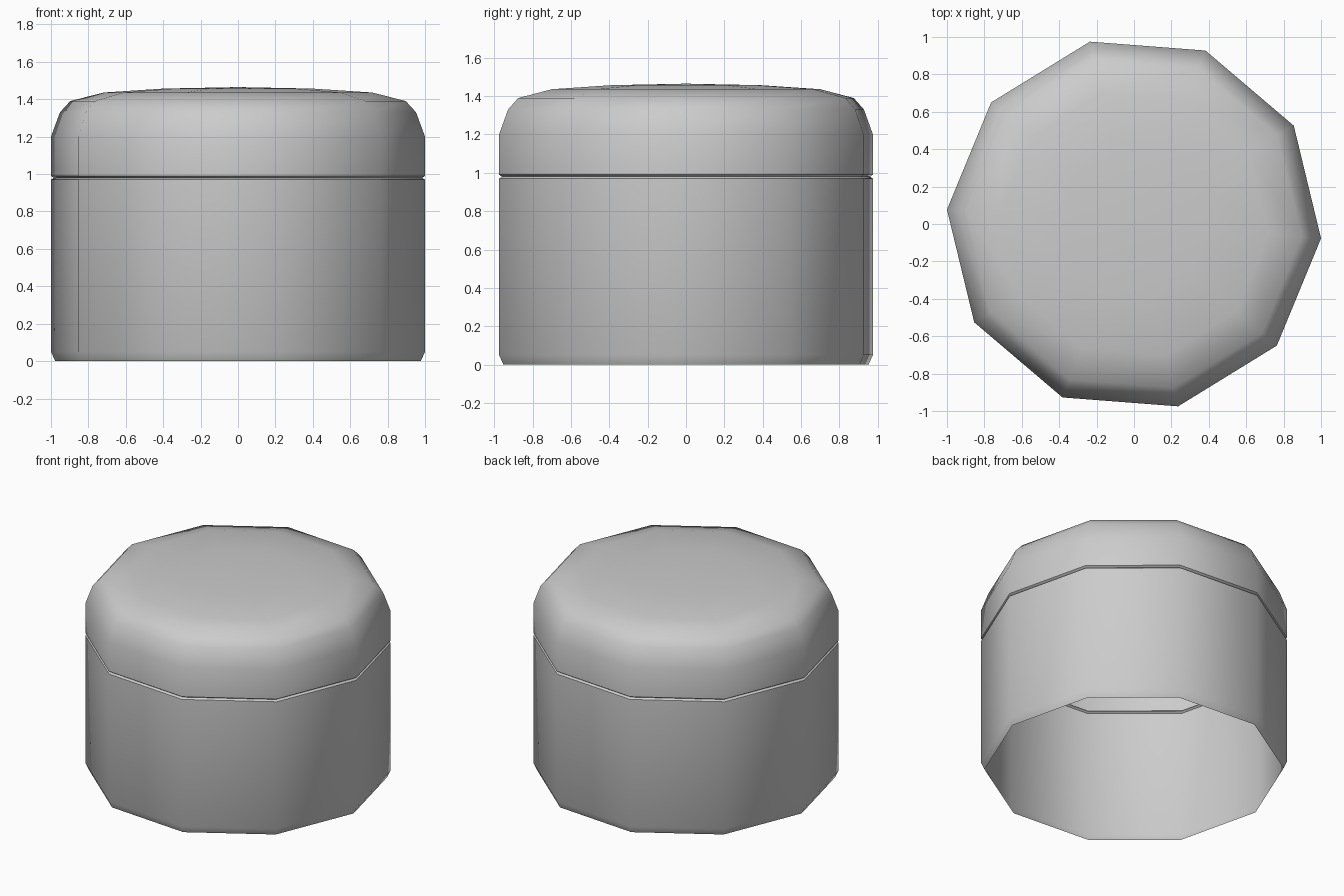
import bpy
import math

cube = bpy.data.objects.get("Cube")
if cube:
    bpy.data.objects.remove(cube, do_unlink=True)

SIDES = 10
TURN = math.radians(-4.4)

grey = bpy.data.materials.new("plain_grey")
grey.use_nodes = True
colour = (0.6, 0.6, 0.6, 1.0)
grey.diffuse_color = colour
grey.node_tree.nodes["Principled BSDF"].inputs["Base Color"].default_value = colour


def lathe(name, profile, closed_top=False):
    """Sweep (radius, height) points, listed bottom to top, round the z axis."""
    verts, faces = [], []
    for r, z in profile:
        for i in range(SIDES):
            a = TURN + math.tau * i / SIDES
            verts.append((r * math.cos(a), r * math.sin(a), z))
    for k in range(len(profile) - 1):
        for i in range(SIDES):
            j = (i + 1) % SIDES
            lo, hi = k * SIDES, (k + 1) * SIDES
            faces.append((lo + i, lo + j, hi + j, hi + i))
    if closed_top:
        top = (len(profile) - 1) * SIDES
        verts.append((0, 0, CROWN))
        for i in range(SIDES):
            faces.append((top + i, top + (i + 1) % SIDES, len(verts) - 1))
    mesh = bpy.data.meshes.new(name)
    mesh.from_pydata(verts, [], faces)
    mesh.materials.append(grey)
    obj = bpy.data.objects.new(name, mesh)
    bpy.context.collection.objects.link(obj)
    bpy.ops.object.select_all(action="DESELECT")
    obj.select_set(True)
    bpy.context.view_layer.objects.active = obj
    bpy.ops.object.shade_smooth_by_angle(angle=math.radians(42))
    return obj


CROWN = 1.465
R = 1.003
SEAM = 0.98

# Open-bottomed body, with a small chamfer at the foot and a lip at the seam
lathe("jar_body", [(0.98, 0), (R, 0.05), (R, SEAM - 0.01), (0.988, SEAM)])

# Rounded lid with a slightly domed crown
lathe("jar_lid", [(0.988, SEAM), (R, SEAM + 0.01), (R, 1.2), (0.955, 1.33),
                  (0.9, 1.39), (0.72, 1.436), (0.4, 1.457)], closed_top=True)
